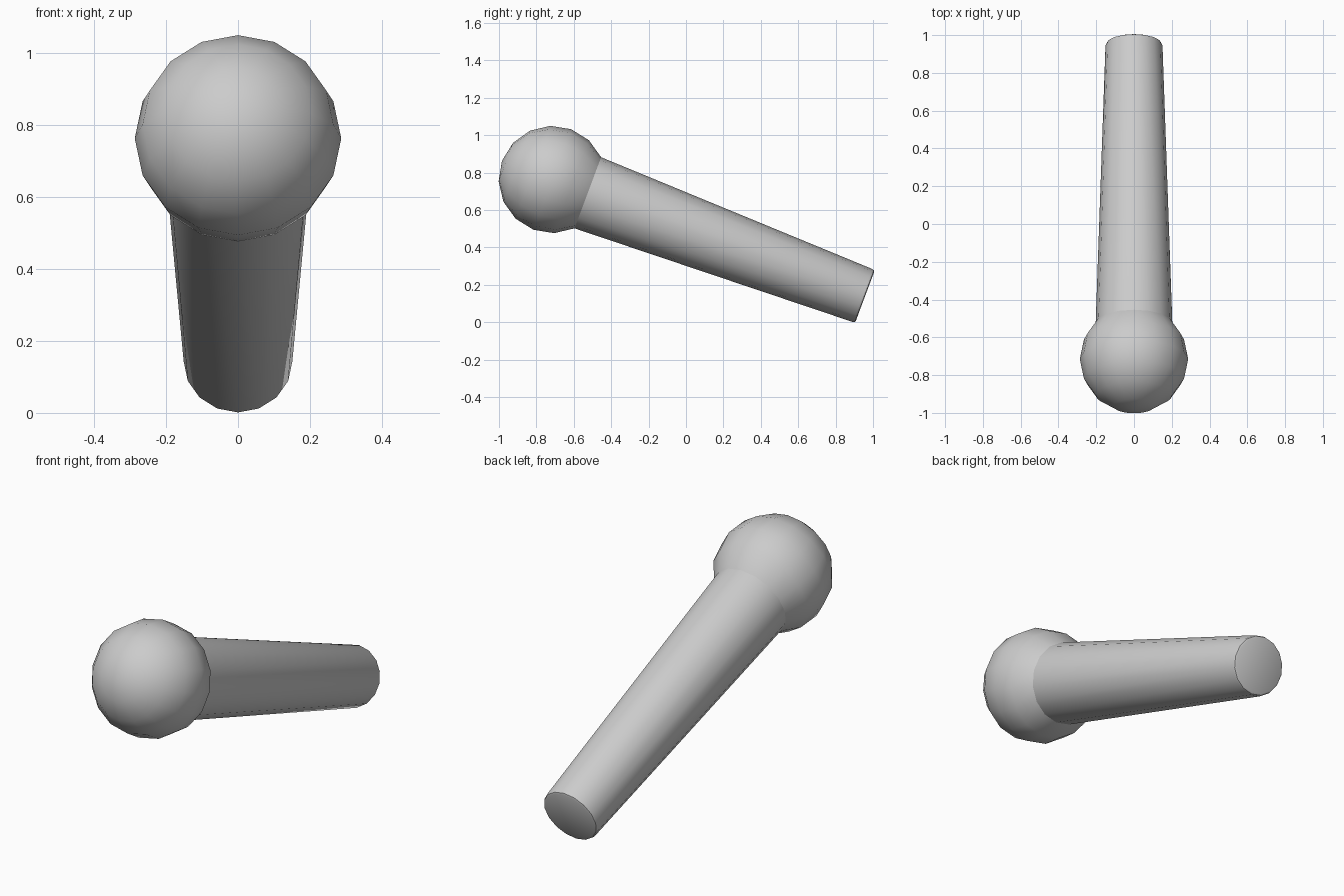
import bpy, bmesh, math
from mathutils import Matrix

if "Cube" in bpy.data.objects:
    bpy.data.objects.remove(bpy.data.objects["Cube"])

SIDES = 16
TILT = math.radians(20.5)
CENTRE = (0, -0.715, 0.763)
R = 0.287
END = 1.785          # distance from ball centre to the butt end


def lathe(name, profile):
    """Revolve (radius, distance) points around the tilted microphone axis."""
    bm = bmesh.new()
    rings = []
    for r, t in profile:
        if r == 0:
            rings.append([bm.verts.new((0, t, 0))])
        else:
            rings.append([bm.verts.new((r * math.cos(2 * math.pi * i / SIDES), t,
                                        r * math.sin(2 * math.pi * i / SIDES)))
                          for i in range(SIDES)])
    for a, b in zip(rings, rings[1:]):
        for i in range(SIDES):
            j = (i + 1) % SIDES
            if len(a) == 1:
                bm.faces.new((a[0], b[i], b[j]))
            else:
                bm.faces.new((a[i], a[j], b[j], b[i]))
    # flat butt end
    bm.faces.new(rings[-1])
    bmesh.ops.recalc_face_normals(bm, faces=bm.faces)
    bm.transform(Matrix.Translation(CENTRE) @ Matrix.Rotation(-TILT, 4, 'X'))
    mesh = bpy.data.meshes.new(name)
    bm.to_mesh(mesh)
    bm.free()
    obj = bpy.data.objects.new(name, mesh)
    bpy.context.collection.objects.link(obj)
    bpy.context.view_layer.objects.active = obj
    obj.select_set(True)
    bpy.ops.object.shade_smooth_by_angle(angle=math.radians(31))
    return obj


# Ball head, open where the handle joins, 45 degrees from the axis
profile = [(0, -R)]
for k in range(1, 7):
    a = math.radians(22.5 * k)
    profile.append((R * math.sin(a), -R * math.cos(a)))

# Tapered handle with a small rounded rim
profile += [(0.151, END - 0.014), (0.147, END - 0.004), (0.138, END)]
lathe("microphone", profile)
